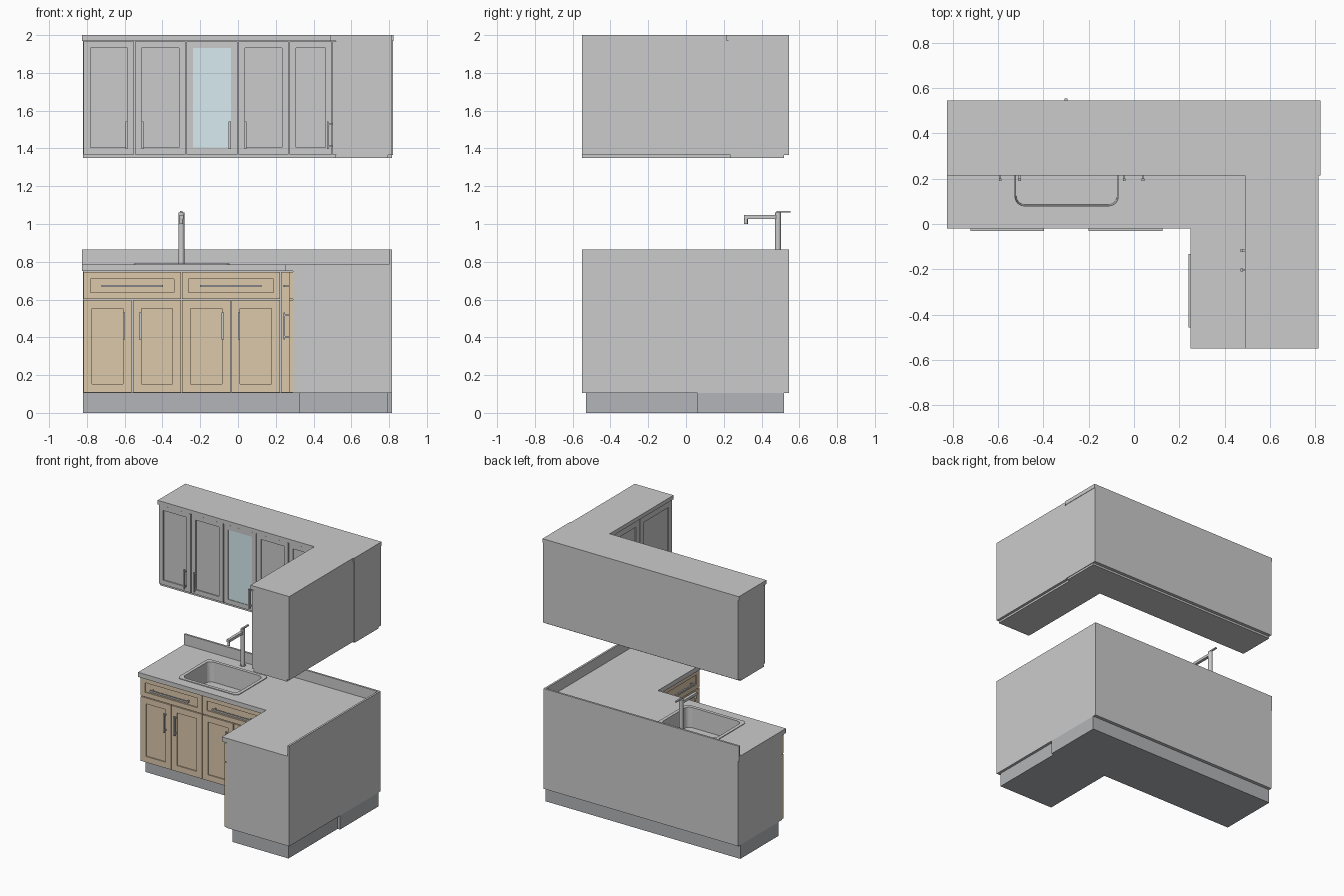
import bpy, bmesh, math

if "Cube" in bpy.data.objects:
    bpy.data.objects.remove(bpy.data.objects["Cube"])


def material(name, rgb):
    m = bpy.data.materials.new(name)
    m.diffuse_color = (*rgb, 1)
    m.use_nodes = True
    m.node_tree.nodes["Principled BSDF"].inputs["Base Color"].default_value = m.diffuse_color
    return m


WOOD = material("wood", (0.72, 0.58, 0.41))
STONE = material("stone", (0.84, 0.83, 0.81))
GLASS = material("glass", (0.68, 0.83, 0.88))
KICK = material("kick_grey", (0.45, 0.46, 0.48))


def finish(name, bm, mat=None):
    bmesh.ops.recalc_face_normals(bm, faces=bm.faces)
    me = bpy.data.meshes.new(name)
    bm.to_mesh(me)
    bm.free()
    ob = bpy.data.objects.new(name, me)
    bpy.context.collection.objects.link(ob)
    if mat:
        me.materials.append(mat)
    return ob


def loft(name, rings, mat=None, cap_first=True):
    """Skin a list of point rings, capping the ends."""
    bm = bmesh.new()
    vs = [[bm.verts.new(p) for p in r] for r in rings]
    n = len(vs[0])
    for a, b in zip(vs, vs[1:]):
        for i in range(n):
            bm.faces.new((a[i], a[(i + 1) % n], b[(i + 1) % n], b[i]))
    if cap_first:
        bm.faces.new(vs[0])
    bm.faces.new(vs[-1])
    return finish(name, bm, mat)


def prism(name, pts, z0, z1, mat=None):
    return loft(name, [[(x, y, z) for x, y in pts] for z in (z0, z1)], mat)


def box(name, x0, x1, y0, y1, z0, z1, mat=None):
    return prism(name, [(x0, y0), (x1, y0), (x1, y1), (x0, y1)], z0, z1, mat)


def run_box(name, run, u0, u1, d0, d1, z0, z1, mat=None):
    """Box on a cabinet run: u along the run, d in front of the door face."""
    axis, face = run
    if axis == "x":
        return box(name, u0, u1, face - d1, face - d0, z0, z1, mat)
    return box(name, face - d1, face - d0, u0, u1, z0, z1, mat)


def panel_front(name, run, u0, u1, z0, z1, mat=None, frame=0.04, glass=False):
    """Framed door or drawer front with a recessed centre panel."""
    axis, face = run
    g = 0.003

    def ring(inset, d):
        a, b, c, e = u0 + g + inset, u1 - g - inset, z0 + g + inset, z1 - g - inset
        r = [(a, c), (b, c), (b, e), (a, e)]
        return [(u, face - d, z) if axis == "x" else (face - d, u, z) for u, z in r]
    loft(name, [ring(0, -0.02), ring(0, 0), ring(frame, 0), ring(frame, -0.008)], mat)
    if glass:
        i = frame + g
        run_box(name + "_glass", run, u0 + i, u1 - i, -0.0078, -0.004, z0 + i, z1 - i, GLASS)


def handle(name, run, u, z, length, vertical=True):
    h, t = length / 2, 0.006
    if vertical:
        run_box(name, run, u - t, u + t, 0.02, 0.03, z - h, z + h)
    else:
        run_box(name, run, u - h, u + h, 0.02, 0.03, z - t, z + t)
    for s in (-1, 1):
        o = s * (h - 0.015)
        pu, pz = (u, z + o) if vertical else (u + o, z)
        run_box(name + "_post", run, pu - 0.004, pu + 0.004, 0, 0.02, pz - 0.004, pz + 0.004)


def rounded(x0, x1, y0, y1, r, z):
    pts = []
    for k, (cx, cy) in enumerate([(x1 - r, y1 - r), (x0 + r, y1 - r), (x0 + r, y0 + r), (x1 - r, y0 + r)]):
        for i in range(7):
            a = math.radians(90 * k + 15 * i)
            pts.append((cx + r * math.cos(a), cy + r * math.sin(a), z))
    return pts


def l_shape(x0, x1, xi, y0, y1, yi):
    return [(x0, yi), (xi, yi), (xi, y0), (x1, y0), (x1, y1), (x0, y1)]


# Base cabinets, plinths and worktop
base = prism("base_carcass", l_shape(-0.82, 0.815, 0.29, -0.55, 0.545, 0.02), 0.105, 0.75)
box("back_plinth", -0.82, 0.815, 0.06, 0.52, 0, 0.105, KICK)
box("side_plinth", 0.325, 0.795, -0.53, 0.06, 0, 0.105, KICK)
top = prism("worktop", l_shape(-0.825, 0.815, 0.25, -0.55, 0.545, -0.02), 0.75, 0.785, STONE)
prism("splashback", [(-0.825, 0.53), (0.8, 0.53), (0.8, -0.55), (0.815, -0.55),
                     (0.815, 0.545), (-0.825, 0.545)], 0.785, 0.865, STONE)

# Sink with opening cut through the worktop
cut = loft("sink_cutter", [rounded(-0.53, -0.065, 0.075, 0.41, 0.045, z) for z in (0.6, 0.9)])
cut.hide_render = True
cut.hide_viewport = True
for ob in (top, base):
    m = ob.modifiers.new("sink_opening", "BOOLEAN")
    m.operation, m.object, m.solver = "DIFFERENCE", cut, "EXACT"
loft("sink", [rounded(-0.55, -0.045, 0.055, 0.43, 0.03, 0.785),
              rounded(-0.55, -0.045, 0.055, 0.43, 0.03, 0.79),
              rounded(-0.525, -0.07, 0.08, 0.405, 0.04, 0.79),
              rounded(-0.52, -0.075, 0.085, 0.4, 0.04, 0.64)], cap_first=False)


# Tap
def column(name, r, z0, z1, x=-0.3, y=0.487):
    ring = [(x + r * math.cos(i * math.pi / 12), y + r * math.sin(i * math.pi / 12)) for i in range(24)]
    ob = prism(name, ring, z0, z1)
    for p in ob.data.polygons:
        p.use_smooth = len(p.vertices) == 4


column("tap_base", 0.021, 0.785, 0.792)
column("tap_column", 0.016, 0.79, 1.06)
box("tap_spout", -0.311, -0.289, 0.307, 0.48, 1.027, 1.047)
column("tap_nozzle", 0.01, 1.0, 1.03, y=0.317)
box("tap_lever", -0.306, -0.294, 0.48, 0.553, 1.06, 1.07)

# Base fronts on the back run
back, side = ("x", 0.0), ("y", 0.27)
for i, (a, b) in enumerate([(-0.82, -0.3), (-0.3, 0.225)]):
    mid = (a + b) / 2
    panel_front("base_drawer", back, a, b, 0.6, 0.748, WOOD, 0.035)
    handle("drawer_handle", back, mid, 0.672, 0.325, False)
    for s, (c, d) in ((-1, (a, mid)), (1, (mid, b))):
        panel_front("base_door", back, c, d, 0.105, 0.6, WOOD, 0.045)
        handle("base_handle", back, mid + s * 0.043, 0.46, 0.145)

# Base fronts on the side run and the corner fillers
panel_front("side_drawer", side, -0.55, -0.04, 0.6, 0.748, WOOD, 0.035)
handle("side_drawer_handle", side, -0.295, 0.672, 0.325, False)
for s, (c, d) in ((-1, (-0.55, -0.295)), (1, (-0.295, -0.04))):
    panel_front("side_base_door", side, c, d, 0.105, 0.6, WOOD, 0.045)
    handle("side_base_handle", side, -0.295 + s * 0.043, 0.46, 0.145)
run_box("corner_filler_back", back, 0.228, 0.27, -0.02, 0, 0.107, 0.747, WOOD)
run_box("corner_filler_side", side, -0.037, 0.02, -0.02, 0, 0.107, 0.747, WOOD)

# Wall cabinets with crown and bottom rail
prism("wall_carcass", [(-0.82, 0.24), (0.52, 0.24), (0.52, -0.55), (0.815, -0.55),
                       (0.815, 0.225), (0.82, 0.225), (0.82, 0.545), (-0.82, 0.545)], 1.365, 1.97)
prism("crown", [(-0.825, 0.215), (0.49, 0.215), (0.49, -0.55), (0.815, -0.55),
                (0.815, 0.215), (0.823, 0.215), (0.823, 0.545), (-0.825, 0.545)], 1.97, 2.0)
prism("bottom_rail", [(-0.82, 0.235), (0.515, 0.235), (0.515, -0.55), (0.795, -0.55),
                      (0.795, 0.235), (0.815, 0.235), (0.815, 0.52), (-0.82, 0.52)], 1.35, 1.366)

# Wall doors
back, side = ("x", 0.22), ("y", 0.5)
for i, (a, b) in enumerate([(-0.82, -0.548), (-0.548, -0.275), (-0.275, 0), (0, 0.27), (0.27, 0.5)]):
    panel_front("wall_door", back, a, b, 1.366, 1.97, None, 0.035, i == 2)
for u in (-0.59, -0.505, -0.043, 0.04):
    handle("wall_handle", back, u, 1.47, 0.145)
for s, (c, d) in ((-1, (-0.55, -0.16)), (1, (-0.16, 0.22))):
    panel_front("side_wall_door", side, c, d, 1.366, 1.97, None, 0.045)
    handle("side_wall_handle", side, -0.16 + s * 0.043, 1.47, 0.145)
